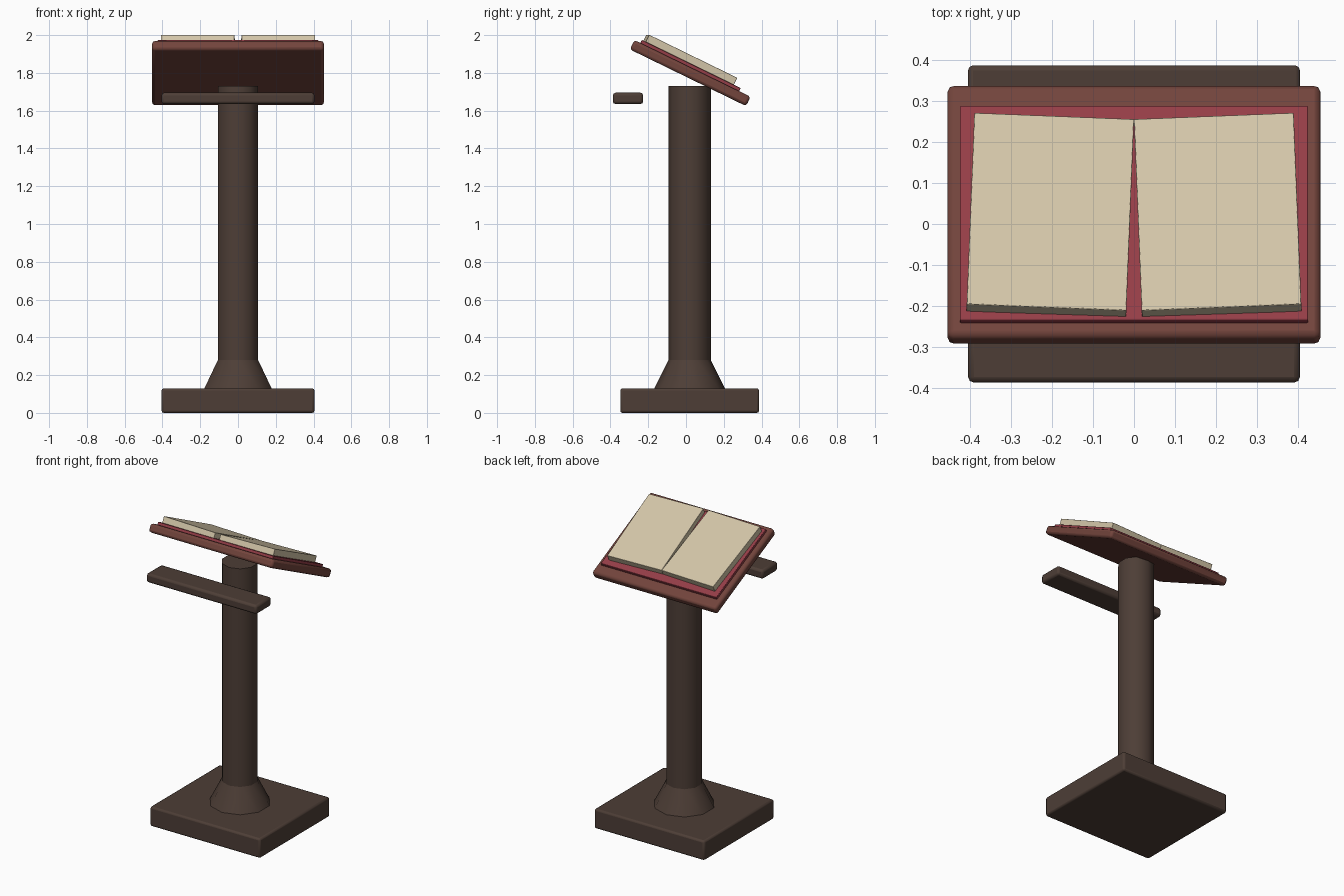
import bpy, bmesh, math

if "Cube" in bpy.data.objects:
    bpy.data.objects.remove(bpy.data.objects["Cube"])

TILT = -math.radians(26)
YC = 0.0195  # shared depth axis of column and desk


def material(name, rgb):
    m = bpy.data.materials.new(name)
    m.diffuse_color = (*rgb, 1)
    m.use_nodes = True
    m.node_tree.nodes["Principled BSDF"].inputs["Base Color"].default_value = m.diffuse_color
    return m


DARK = material("dark_wood", (0.075, 0.048, 0.037))
BOARD = material("red_wood", (0.17, 0.058, 0.045))
COVER = material("red_cover", (0.30, 0.047, 0.063))
PAPER = material("paper", (0.65, 0.56, 0.39))


def finish(name, bm, mat, loc, rot=(0, 0, 0), bevel=0.0):
    me = bpy.data.meshes.new(name)
    bm.to_mesh(me)
    bm.free()
    ob = bpy.data.objects.new(name, me)
    bpy.context.collection.objects.link(ob)
    me.materials.append(mat)
    ob.location, ob.rotation_euler = loc, rot
    bpy.context.view_layer.objects.active = ob
    ob.select_set(True)
    bpy.ops.object.shade_smooth_by_angle(angle=math.radians(40))
    ob.select_set(False)
    if bevel:
        b = ob.modifiers.new("bevel", "BEVEL")
        b.width, b.segments = bevel, 2
    return ob


def box(name, size, loc, mat, rot=(0, 0, 0), bevel=0.0):
    bm = bmesh.new()
    bmesh.ops.create_cube(bm, size=1)
    bmesh.ops.scale(bm, vec=size, verts=bm.verts)
    return finish(name, bm, mat, loc, rot, bevel)


def tube(name, r1, r2, z1, z2, mat):
    bm = bmesh.new()
    bmesh.ops.create_cone(bm, cap_ends=True, segments=10,
                          radius1=r1, radius2=r2, depth=z2 - z1)
    return finish(name, bm, mat, (0, YC, (z1 + z2) / 2))


# Stand: plinth, flared foot, ten-sided column
box("base", (0.81, 0.735, 0.13), (0, YC, 0.065), DARK, bevel=0.012)
tube("column_foot", 0.187, 0.112, 0.13, 0.28, DARK)
tube("column", 0.112, 0.112, 0.13, 1.73, DARK)

# Front ledge floating below the desk
box("front_ledge", (0.81, 0.16, 0.06), (0, -0.307, 1.665), DARK, bevel=0.014)

# Sloping desk board and the open book lying on it
tilt = (TILT, 0, 0)
box("desk_board", (0.91, 0.685, 0.055), (0, 0.0225, 1.799), BOARD, tilt, 0.015)
box("book_cover", (0.85, 0.582, 0.02), (0, 0.0235, 1.838), COVER, tilt, 0.003)
for side, name in ((-1, "left_pages"), (1, "right_pages")):
    box(name, (0.39, 0.52, 0.042), (side * 0.2045, 0.0215, 1.869), PAPER,
        (TILT, 0, side * 0.04), 0.002)
